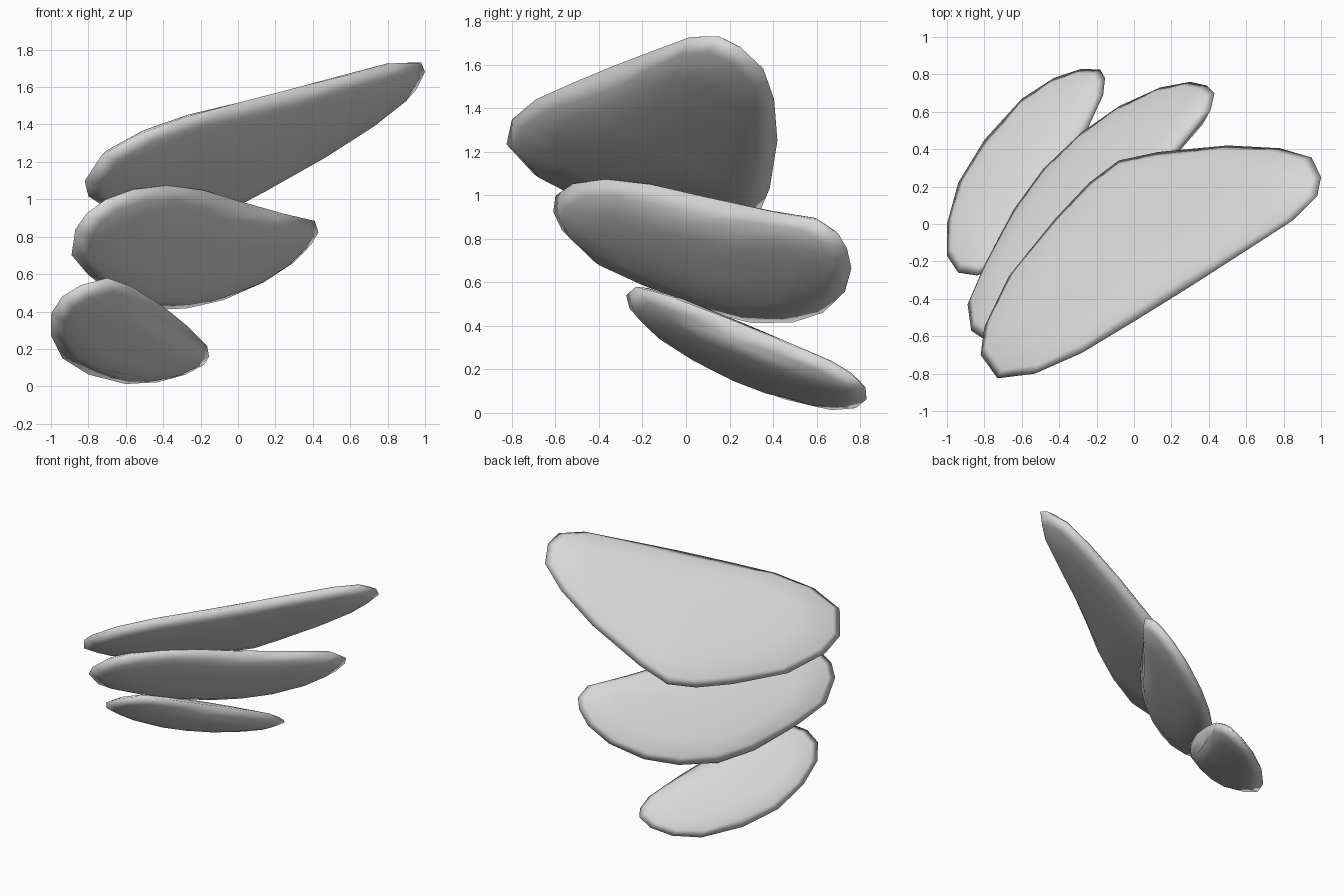
import bpy, bmesh
from mathutils import Vector

stone = bpy.data.materials.new("light_grey")
stone.diffuse_color = (0.68, 0.68, 0.68, 1)

# Edge profile from domed underside to flatter top: inset from the rim,
# blend to centre, height
PROFILE = [(0, 0.65, -0.085), (0, 0.35, -0.073), (0.09, 0, -0.048), (0, 0, 0),
           (0.05, 0, 0.028), (0, 0.3, 0.05), (0, 0.65, 0.06)]


def plate(name, outline, a, b, c, thick=1.0):
    """Rounded slab whose outline lies on the tilted plane z = a + b*x + c*y."""
    pts = [Vector((x, y, a + b * x + c * y)) for x, y in outline]
    n = Vector((-b, -c, 1)).normalized()
    mid = sum(pts, Vector()) / len(pts)
    bm = bmesh.new()
    rings = []
    for d, blend, h in PROFILE:
        rings.append([bm.verts.new(p + (mid - p).normalized() * d
                                   + (mid - p) * blend + n * h * thick) for p in pts])
    k = len(pts)
    for low, high in zip(rings, rings[1:]):
        for i in range(k):
            j = (i + 1) % k
            bm.faces.new((low[i], low[j], high[j], high[i]))
    # Close both broad sides with a fan
    for ring, h in ((rings[0], -0.09), (rings[-1], 0.063)):
        v = bm.verts.new(mid + n * h * thick)
        for i in range(k):
            bm.faces.new((ring[i], ring[(i + 1) % k], v))
    bmesh.ops.recalc_face_normals(bm, faces=bm.faces)
    for f in bm.faces:
        f.smooth = True
    me = bpy.data.meshes.new(name)
    bm.to_mesh(me)
    bm.free()
    me.materials.append(stone)
    bpy.context.collection.objects.link(bpy.data.objects.new(name, me))


# Large upper plate
plate("upper_plate",
      [(-0.82, -0.7), (-0.73, -0.825), (-0.53, -0.8), (-0.28, -0.69), (0.01, -0.515),
       (0.3, -0.335), (0.58, -0.155), (0.85, 0.02), (0.98, 0.15), (1.0, 0.25),
       (0.95, 0.355), (0.78, 0.405), (0.5, 0.42), (0.13, 0.385), (-0.08, 0.34),
       (-0.24, 0.22), (-0.42, 0.03), (-0.67, -0.28), (-0.8, -0.55)],
      1.19, 0.647, -0.626)

# Middle plate
plate("middle_plate",
      [(-0.89, -0.43), (-0.87, -0.57), (-0.81, -0.61), (-0.71, -0.6), (-0.56, -0.52),
       (-0.38, -0.37), (-0.19, -0.16), (0.0, 0.09), (0.24, 0.4), (0.41, 0.61),
       (0.43, 0.7), (0.39, 0.74), (0.3, 0.76), (0.14, 0.73), (-0.08, 0.63),
       (-0.28, 0.49), (-0.48, 0.3), (-0.64, 0.08), (-0.8, -0.22)],
      1.07, 0.83, -0.862)

# Small lower plate
plate("lower_plate",
      [(-1.0, 0.0), (-1.0, -0.17), (-0.94, -0.26), (-0.84, -0.275), (-0.7, -0.23),
       (-0.57, -0.07), (-0.4, 0.21), (-0.27, 0.46), (-0.165, 0.69), (-0.155, 0.78),
       (-0.18, 0.825), (-0.28, 0.83), (-0.43, 0.78), (-0.6, 0.67), (-0.8, 0.45),
       (-0.94, 0.22)],
      0.772, 0.5, -0.686, 0.85)
